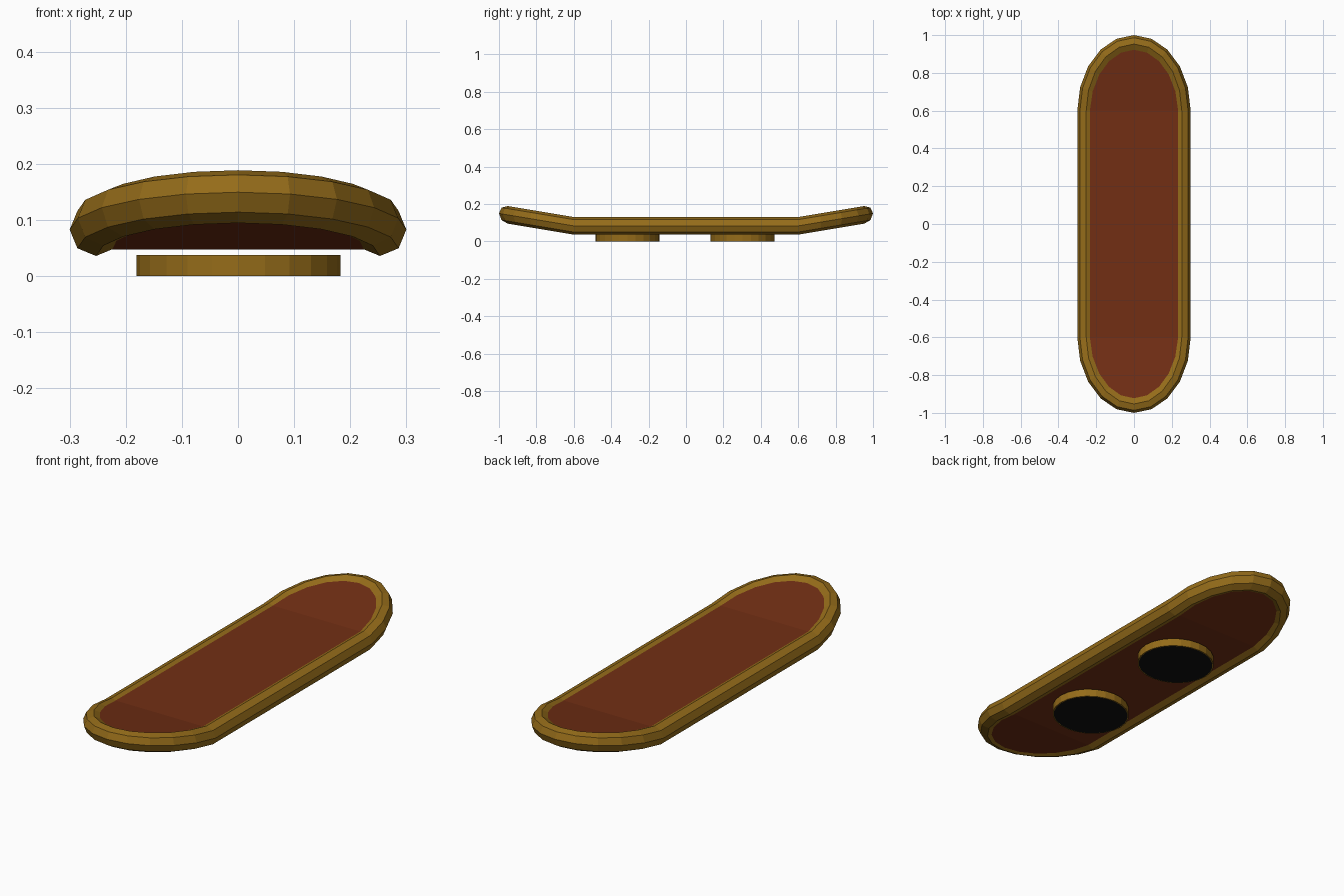
import bpy, bmesh, math

if "Cube" in bpy.data.objects:
    bpy.data.objects.remove(bpy.data.objects["Cube"])

def material(name, rgb):
    m = bpy.data.materials.new(name)
    m.diffuse_color = (*rgb, 1)
    m.use_nodes = True
    m.node_tree.nodes["Principled BSDF"].inputs["Base Color"].default_value = m.diffuse_color
    return m

gold = material("gold_trim", (0.30, 0.15, 0.01))
red = material("red_deck", (0.17, 0.028, 0.007))
black = material("black_pad", (0.005, 0.005, 0.005))

STRAIGHT, RX, RY = 0.6, 0.253, 0.353   # straight half length, end ellipse radii
TUBE_R, MID_Z, SEG, SIDES = 0.047, 0.083, 10, 8

def rise(y, slope):
    return max(0, abs(y) - STRAIGHT) * slope

def finish(name, bm, mats):
    bmesh.ops.recalc_face_normals(bm, faces=bm.faces)
    me = bpy.data.meshes.new(name)
    bm.to_mesh(me)
    bm.free()
    for m in mats:
        me.materials.append(m)
    ob = bpy.data.objects.new(name, me)
    bpy.context.collection.objects.link(ob)
    return ob

def outline(offset):
    """Stadium path with elliptical ends, pushed outward by offset."""
    pts = []
    for end in (1, -1):
        for i in range(SEG + 1):
            a = math.pi * i / SEG
            pts.append((end * (RX + offset) * math.cos(a),
                        end * (STRAIGHT + (RY + offset) * math.sin(a))
                        if 0 < i < SEG else end * STRAIGHT))
    return pts

# Octagonal rim tube around the board, tips kicked upward
bm = bmesh.new()
rings = []
for k in range(SIDES):
    a = 2 * math.pi * k / SIDES
    z = MID_Z + TUBE_R * math.sin(a)
    rings.append([bm.verts.new((x, y, z + rise(y, 1 / 6)))
                  for x, y in outline(TUBE_R * math.cos(a))])
n = len(rings[0])
for k in range(SIDES):
    r, s = rings[k], rings[(k + 1) % SIDES]
    for i in range(n):
        j = (i + 1) % n
        bm.faces.new((r[i], r[j], s[j], s[i]))
finish("board_rim", bm, [gold])

# Deck slab: flat middle and two sloped tips
bm = bmesh.new()
layers = [[bm.verts.new((x, y, z + rise(y, 0.152))) for x, y in outline(0)]
          for z in (0.048, 0.122)]
h = SEG + 1
for v in layers:
    bm.faces.new(v[:h])
    bm.faces.new(v[h:])
    bm.faces.new((v[0], v[h - 1], v[h], v[-1]))
for i in range(n):
    j = (i + 1) % n
    bm.faces.new((layers[0][i], layers[0][j], layers[1][j], layers[1][i]))
finish("deck", bm, [red])

# Two round hover pads with black undersides
for name, y in (("front_pad", -0.313), ("back_pad", 0.303)):
    bm = bmesh.new()
    bmesh.ops.create_cone(bm, cap_ends=True, segments=24, radius1=1, radius2=1, depth=1)
    bottom = [f for f in bm.faces if f.normal.z < -0.9]
    bmesh.ops.inset_region(bm, faces=bottom, thickness=0.03)
    for f in bottom:
        f.material_index = 1
    for v in bm.verts:
        v.co = (v.co.x * 0.182 + 0.001, v.co.y * 0.171 + y, (v.co.z + 0.5) * 0.038)
    finish(name, bm, [gold, black])
